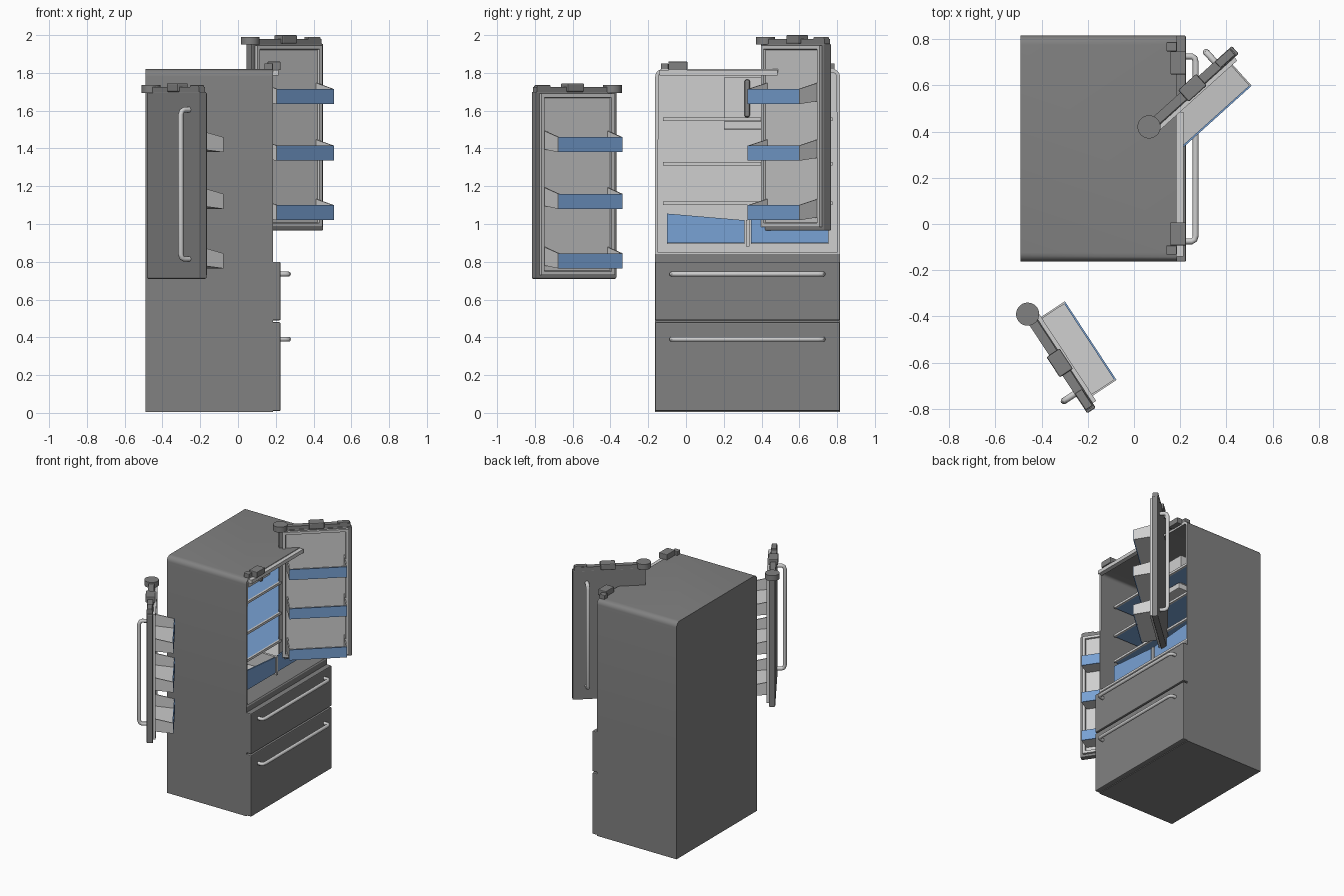
import bpy, bmesh, math
from mathutils import Matrix, Vector

if "Cube" in bpy.data.objects:
    bpy.data.objects.remove(bpy.data.objects["Cube"])


def mat(name, rgb):
    m = bpy.data.materials.new(name)
    m.diffuse_color = (*rgb, 1)
    m.use_nodes = True
    m.node_tree.nodes["Principled BSDF"].inputs["Base Color"].default_value = m.diffuse_color
    return m


STEEL = mat("steel_grey", (0.22, 0.22, 0.22))
LIGHT = mat("light_plastic", (0.62, 0.62, 0.62))
BLUE = mat("blue_glass", (0.19, 0.36, 0.66))


def finish(name, bm, mats, M=None, smooth=False):
    """Turn a bmesh into an object, optionally placed by matrix M."""
    if M:
        bm.transform(M)
    bmesh.ops.recalc_face_normals(bm, faces=bm.faces)
    me = bpy.data.meshes.new(name)
    bm.to_mesh(me)
    bm.free()
    for m in mats:
        me.materials.append(m)
    ob = bpy.data.objects.new(name, me)
    bpy.context.collection.objects.link(ob)
    if smooth:
        bpy.ops.object.select_all(action='DESELECT')
        ob.select_set(True)
        bpy.context.view_layer.objects.active = ob
        bpy.ops.object.shade_smooth_by_angle(angle=math.radians(35))
    return ob


def box_bm(x0, x1, y0, y1, z0, z1):
    bm = bmesh.new()
    T = Matrix.Translation(((x0 + x1) / 2, (y0 + y1) / 2, (z0 + z1) / 2))
    bmesh.ops.create_cube(bm, size=1, matrix=T @ Matrix.Diagonal((x1 - x0, y1 - y0, z1 - z0, 1)))
    return bm


def box(name, m, x0, x1, y0, y1, z0, z1, M=None, bevel=0):
    bm = box_bm(x0, x1, y0, y1, z0, z1)
    if bevel:
        bmesh.ops.bevel(bm, geom=bm.edges[:], offset=bevel, segments=2, profile=0.5, affect='EDGES')
    return finish(name, bm, [m], M)


def prism(name, m, pts, axis, a, b, M=None):
    """Extrude a 2D outline along an axis (0 = x or u) from a to b."""
    bm = bmesh.new()
    def place(p, d):
        c = list(p)
        c.insert(axis, d)
        return c
    face = bm.faces.new([bm.verts.new(place(p, a)) for p in pts])
    r = bmesh.ops.extrude_face_region(bm, geom=[face])
    d = Vector((0, 0, 0))
    d[axis] = b - a
    bmesh.ops.translate(bm, verts=[v for v in r['geom'] if isinstance(v, bmesh.types.BMVert)], vec=d)
    if not any(f.is_valid and f is face for f in bm.faces):
        bm.faces.new([v for v in bm.verts][:len(pts)])
    return finish(name, bm, [m], M)


def handle(name, path, r, M=None):
    """Tube handle swept along a path in one plane."""
    bm = bmesh.new()
    P = [Vector(p) for p in path]
    n = (P[1] - P[0]).cross(P[2] - P[1]).normalized()
    rings = []
    for i, p in enumerate(P):
        t = (P[min(i + 1, len(P) - 1)] - P[max(i - 1, 0)]).normalized()
        s = n.cross(t)
        rings.append([bm.verts.new(p + r * (math.cos(k * math.tau / 12) * n + math.sin(k * math.tau / 12) * s))
                      for k in range(12)])
    for a, b in zip(rings, rings[1:]):
        for k in range(12):
            bm.faces.new((a[k], a[(k + 1) % 12], b[(k + 1) % 12], b[k]))
    bm.faces.new(rings[0])
    bm.faces.new(rings[-1])
    return finish(name, bm, [LIGHT], M, smooth=True)


# ---- Cabinet: lower block, and arched upper shell with hollow compartment
Y0, Y1 = -0.163, 0.815
box("lower_cabinet", STEEL, -0.49, 0.185, Y0, Y1, 0.005, 0.84)
R = 0.04
arch = [(Y0, 0.84), (Y1, 0.84)]
for cy, start in ((Y1 - R, 0), (Y0 + R, 90)):
    for k in range(7):
        a = math.radians(start + 15 * k)
        arch.append((cy + R * math.cos(a), 1.82 - R + R * math.sin(a)))
bm = bmesh.new()
back = [bm.verts.new((-0.49, y, z)) for y, z in arch]
front = [bm.verts.new((0.185, y, z)) for y, z in arch]
bm.faces.new(back)
mouth = bm.faces.new(front)
for i in range(len(arch)):
    j = (i + 1) % len(arch)
    bm.faces.new((back[i], back[j], front[j], front[i]))
bmesh.ops.inset_individual(bm, faces=[mouth], thickness=0.02)
rim = bmesh.ops.inset_individual(bm, faces=[mouth], thickness=0.018)['faces']
for f in rim:
    f.material_index = 1
ext = bmesh.ops.extrude_discrete_faces(bm, faces=[mouth])['faces']
bmesh.ops.translate(bm, verts=ext[0].verts[:], vec=(-0.62, 0, 0))
for f in bm.faces:
    c = f.calc_center_median()
    if Y0 + 0.03 < c.y < Y1 - 0.03 and 0.86 < c.z < 1.79 and -0.48 < c.x < 0.18:
        f.material_index = 1
ext[0].material_index = 1
finish("upper_cabinet", bm, [STEEL, LIGHT], smooth=True)

# ---- Freezer drawers and their handles
for i, (z0, z1, zh) in enumerate(((0.01, 0.48, 0.39), (0.49, 0.80, 0.735))):
    box(f"drawer_front_{i}", STEEL, 0.18, 0.225, Y0, Y1, z0, z1, bevel=0.006)
    handle(f"drawer_handle_{i}", [(0.22, -0.075, zh), (0.25, -0.075, zh), (0.262, -0.068, zh), (0.267, -0.05, zh),
           (0.267, 0.70, zh), (0.262, 0.718, zh), (0.25, 0.725, zh), (0.22, 0.725, zh)], 0.013)

# ---- Hinge covers and top rail
for i, s in enumerate((-1, 1)):
    mid = 0.327
    for part, x0, x1, a, b, z1 in (("block", 0.157, 0.225, 0.32, 0.42, 1.86), ("tail", 0.14, 0.185, 0.42, 0.46, 1.85)):
        ya, yb = sorted((mid + s * a, mid + s * b))
        box(f"hinge_{part}_{i}", STEEL, x0, x1, ya, yb, 1.815, z1, bevel=0.004)
box("top_rail", LIGHT, 0.18, 0.215, -0.14, 0.485, 1.787, 1.815)

# ---- Glass shelves with light trims
yi0, yi1 = -0.122, 0.775
for i, z in enumerate((1.11, 1.32, 1.555)):
    box(f"glass_shelf_{i}", BLUE, -0.434, 0.07, yi0, yi1, z - 0.005, z + 0.005)
    box(f"shelf_trim_{i}", LIGHT, 0.07, 0.085, yi0, yi1, z - 0.009, z + 0.009)

# ---- Crisper drawers: blue sloped fronts, divider between
for i, (a, b) in enumerate(((-0.10, 0.31), (0.755, 0.345))):
    prism(f"crisper_front_{i}", BLUE, [(a, 0.90), (b, 0.90), (b, 1.02), (a, 1.055)], 0, 0.09, 0.10)
    lo, hi = sorted((a, b))
    box(f"crisper_floor_{i}", LIGHT, -0.40, 0.09, lo, hi, 0.895, 0.905)
box("crisper_divider", LIGHT, -0.434, 0.105, 0.318, 0.337, 0.88, 1.02)

# ---- Ice maker under the ceiling
box("ice_maker", LIGHT, -0.434, -0.05, 0.20, 0.46, 1.545, 1.775)
box("ice_maker_base", LIGHT, -0.434, -0.03, 0.20, 0.46, 1.50, 1.545, bevel=0.006)
box("ice_maker_grip", STEEL, -0.05, -0.02, 0.31, 0.338, 1.565, 1.765, bevel=0.01)


# ---- Swung doors, built in (width, inward, height) and placed by matrix
def door(side, origin, angle, flip, dz):
    u = Vector((math.cos(angle), math.sin(angle)))
    v = Vector((-u.y, u.x)) * flip
    M = Matrix(((u.x, v.x, 0, origin[0]), (u.y, v.y, 0, origin[1]), (0, 0, 1, dz), (0, 0, 0, 1)))
    box(side + "_door_panel", STEEL, -0.012, 0.50, -0.02, 0.024, 0.71, 1.70, M, bevel=0.006)
    # liner with raised rim and recessed face
    bm = box_bm(0.012, 0.476, 0.02, 0.042, 0.73, 1.69)
    face = max(bm.faces, key=lambda f: f.calc_center_median().y)
    bmesh.ops.inset_individual(bm, faces=[face], thickness=0.028)
    bmesh.ops.inset_individual(bm, faces=[face], thickness=0.004, depth=-0.012)
    finish(side + "_door_liner", bm, [LIGHT], M)
    # door bins
    for i, z in enumerate((0.765, 1.08, 1.38)):
        outline = [(0.03, z + 0.015), (0.162, z), (0.162, z + 0.08), (0.03, z + 0.112)]
        for j, a in enumerate((0.042, 0.441)):
            prism(f"{side}_bin_side_{i}_{j}", LIGHT, outline, 0, a, a + 0.008, M)
        floor = [(0.03, z + 0.015), (0.158, z), (0.158, z + 0.008), (0.03, z + 0.023)]
        prism(f"{side}_bin_floor_{i}", LIGHT, floor, 0, 0.05, 0.441, M)
        box(f"{side}_bin_front_{i}", BLUE, 0.043, 0.448, 0.157, 0.165, z, z + 0.08, M)
    # top cap: pivot disc, bar, centre block and end block
    bm = bmesh.new()
    bmesh.ops.create_cone(bm, cap_ends=True, segments=32, radius1=0.05, radius2=0.05, depth=0.042,
                          matrix=Matrix.Translation((0, 0, 1.715)))
    finish(side + "_pivot_disc", bm, [STEEL], M, smooth=True)
    box(side + "_cap_bar", STEEL, 0.0, 0.49, -0.02, 0.02, 1.695, 1.725, M)
    box(side + "_cap_centre", STEEL, 0.20, 0.305, -0.034, 0.034, 1.70, 1.745, M, bevel=0.006)
    box(side + "_cap_end", STEEL, 0.40, 0.485, -0.018, 0.018, 1.70, 1.735, M, bevel=0.004)
    # vertical handle
    h = [(0.40, -0.01, 0.815), (0.40, -0.055, 0.815), (0.40, -0.068, 0.822), (0.40, -0.075, 0.84),
         (0.40, -0.075, 1.58), (0.40, -0.068, 1.598), (0.40, -0.055, 1.605), (0.40, -0.01, 1.605)]
    handle(side + "_door_handle", h, 0.014, M)


door("near", (-0.46, -0.39), math.radians(-56.7), 1, 0.0)
door("far", (0.065, 0.42), math.radians(42), -1, 0.255)
